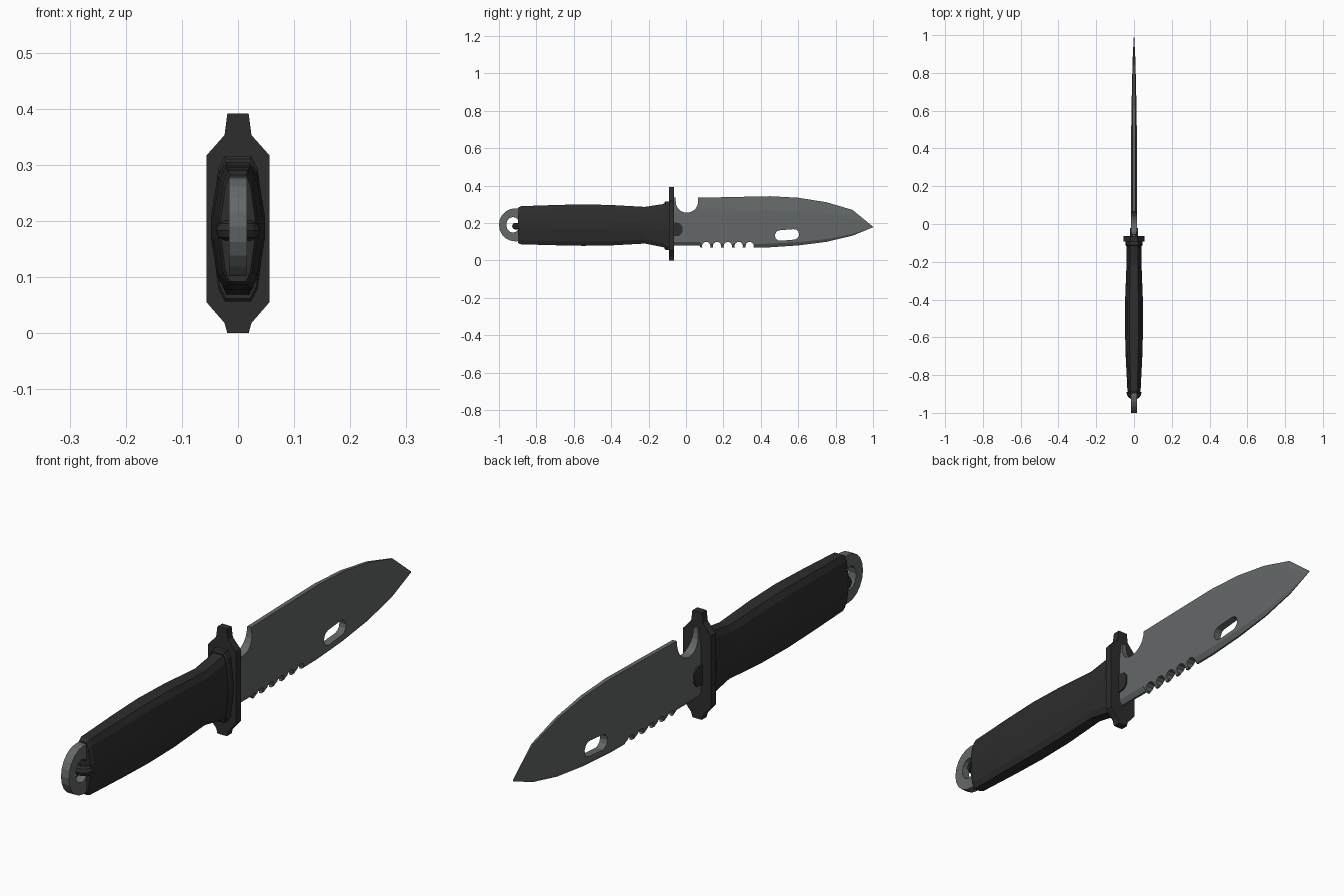
import bpy, bmesh, math

if "Cube" in bpy.data.objects:
    bpy.data.objects.remove(bpy.data.objects["Cube"])


def material(name, rgb):
    m = bpy.data.materials.new(name)
    m.diffuse_color = (*rgb, 1)
    m.use_nodes = True
    m.node_tree.nodes["Principled BSDF"].inputs["Base Color"].default_value = m.diffuse_color
    return m


STEEL = material("grey steel", (0.125, 0.138, 0.138))
BLACK = material("black rubber", (0.026, 0.026, 0.026))


def loft(name, rings, mat):
    """Skin a list of equal-length point rings and cap both ends."""
    bm = bmesh.new()
    vr = [[bm.verts.new(p) for p in r] for r in rings]
    n = len(vr[0])
    for a, b in zip(vr, vr[1:]):
        for i in range(n):
            j = (i + 1) % n
            bm.faces.new((a[i], a[j], b[j], b[i]))
    bm.faces.new(vr[0])
    bm.faces.new(vr[-1])
    bmesh.ops.recalc_face_normals(bm, faces=bm.faces)
    me = bpy.data.meshes.new(name)
    bm.to_mesh(me)
    bm.free()
    me.materials.append(mat)
    ob = bpy.data.objects.new(name, me)
    bpy.context.collection.objects.link(ob)
    return ob


def prism_x(name, pts, half, mat):
    return loft(name, [[(x, y, z) for y, z in pts] for x in (-half, half)], mat)


def mirrored(half):
    """Right-hand (x, z) points, completed with their mirror image."""
    return half + [(-x, z) for x, z in reversed(half)]


def arc(cy, cz, r, a0, a1, n, ry=None):
    ry = ry or r
    return [(cy + ry * math.cos(math.radians(a0 + (a1 - a0) * i / n)),
             cz + r * math.sin(math.radians(a0 + (a1 - a0) * i / n)))
            for i in range(n + 1)]


def circle(cy, cz, r, n, ry=None):
    return arc(cy, cz, r, 0, 360, n, ry)[:-1]


def cut(ob, outlines):
    for pts in outlines:
        c = prism_x("cutter", pts, 0.1, STEEL)
        c.hide_render = True
        m = ob.modifiers.new("cut", 'BOOLEAN')
        m.operation, m.solver, m.object = 'DIFFERENCE', 'EXACT', c
        bpy.context.view_layer.objects.active = ob
        bpy.ops.object.modifier_apply(modifier=m.name)
        bpy.data.objects.remove(c)


# Blade: y, spine z, edge z, half thickness
stations = [(-0.08, 0.335, 0.08, 0.016), (0.07, 0.335, 0.08, 0.016),
            (0.08, 0.335, 0.068, 0.016), (0.25, 0.339, 0.068, 0.016),
            (0.45, 0.343, 0.070, 0.0155), (0.60, 0.335, 0.080, 0.0135),
            (0.75, 0.311, 0.099, 0.0105), (0.89, 0.270, 0.132, 0.0065),
            (1.0, 0.180, 0.177, 0.0006)]
rings = []
for y, zs, ze, t in stations:
    h = zs - ze
    half = [(t * 0.5, zs), (t, zs - 0.28 * h), (t, ze + 0.07 * h), (t * 0.25, ze)]
    rings.append([(x, y, z) for x, z in mirrored(half)])
blade = loft("blade", rings, STEEL)

# Finger notch, slanted slot and serrations
notch = [(-0.055, 0.4)] + arc(0.005, 0.315, 0.06, 180, 360, 10) + [(0.066, 0.4)]
notch[0] = (-0.06, 0.4)
slot = arc(0.037, 0, 0.028, -90, 90, 6) + arc(-0.037, 0, 0.028, 90, 270, 6)
ca, sa = math.cos(0.08), math.sin(0.08)
slot = [(0.54 + y * ca - z * sa, 0.136 + y * sa + z * ca) for y, z in slot]
teeth = [circle(0.108 + 0.058 * i, 0.076, 0.023, 10) for i in range(5)]
cut(blade, [notch, slot] + teeth)

# Dark boss where the blade leaves the guard
prism_x("blade_boss", [(-0.07, 0.128), (-0.035, 0.132), (-0.02, 0.15),
                       (-0.02, 0.182), (-0.035, 0.2), (-0.07, 0.204)], 0.021, BLACK)

# Crossguard plate
guard = mirrored([(0.019, 0.391), (0.024, 0.353), (0.056, 0.317),
                  (0.056, 0.055), (0.024, 0.018), (0.019, 0.0)])
loft("crossguard", [[(x, y, z) for x, z in guard] for y in (-0.092, -0.064)], BLACK)


# Grip and collar share one faceted cross-section
def section(y, lo, hi, w):
    mid, b = (lo + hi) / 2, 0.022
    half = [(0.5 * w, hi), (0.76 * w, hi - b), (w, mid + 0.02),
            (w, mid - 0.02), (0.76 * w, lo + b), (0.5 * w, lo)]
    return [(x, y, z) for x, z in mirrored(half)]


loft("grip", [section(*s) for s in (
    (-0.897, 0.092, 0.282, 0.030), (-0.882, 0.086, 0.290, 0.035),
    (-0.70, 0.081, 0.296, 0.044), (-0.55, 0.078, 0.300, 0.048),
    (-0.40, 0.080, 0.296, 0.047), (-0.22, 0.090, 0.286, 0.040),
    (-0.13, 0.072, 0.300, 0.040), (-0.10, 0.066, 0.308, 0.042))], BLACK)
loft("grip_collar", [section(*s) for s in (
    (-0.116, 0.062, 0.310, 0.043), (-0.110, 0.056, 0.316, 0.046),
    (-0.088, 0.056, 0.316, 0.046))], BLACK)

# Lanyard ring at the butt
outer = [(-0.87, 0.277)] + arc(-0.915, 0.19, 0.088, 90, 270, 10, 0.085) + [(-0.87, 0.103)]
ring = prism_x("lanyard_ring", outer, 0.016, STEEL)
cut(ring, [circle(-0.925, 0.19, 0.042, 12, 0.036)])

# Rounded loop passing through the ring
rings = []
for i in range(9):
    a = math.pi * i / 8
    d = (math.cos(a), -math.sin(a))
    row = []
    for k in range(8):
        b = math.tau * k / 8
        r = 0.024 + 0.016 * math.cos(b)
        row.append((d[0] * r, -0.89 + d[1] * r, 0.183 + 0.018 * math.sin(b)))
    rings.append(row)
loft("lanyard_loop", rings, BLACK)
